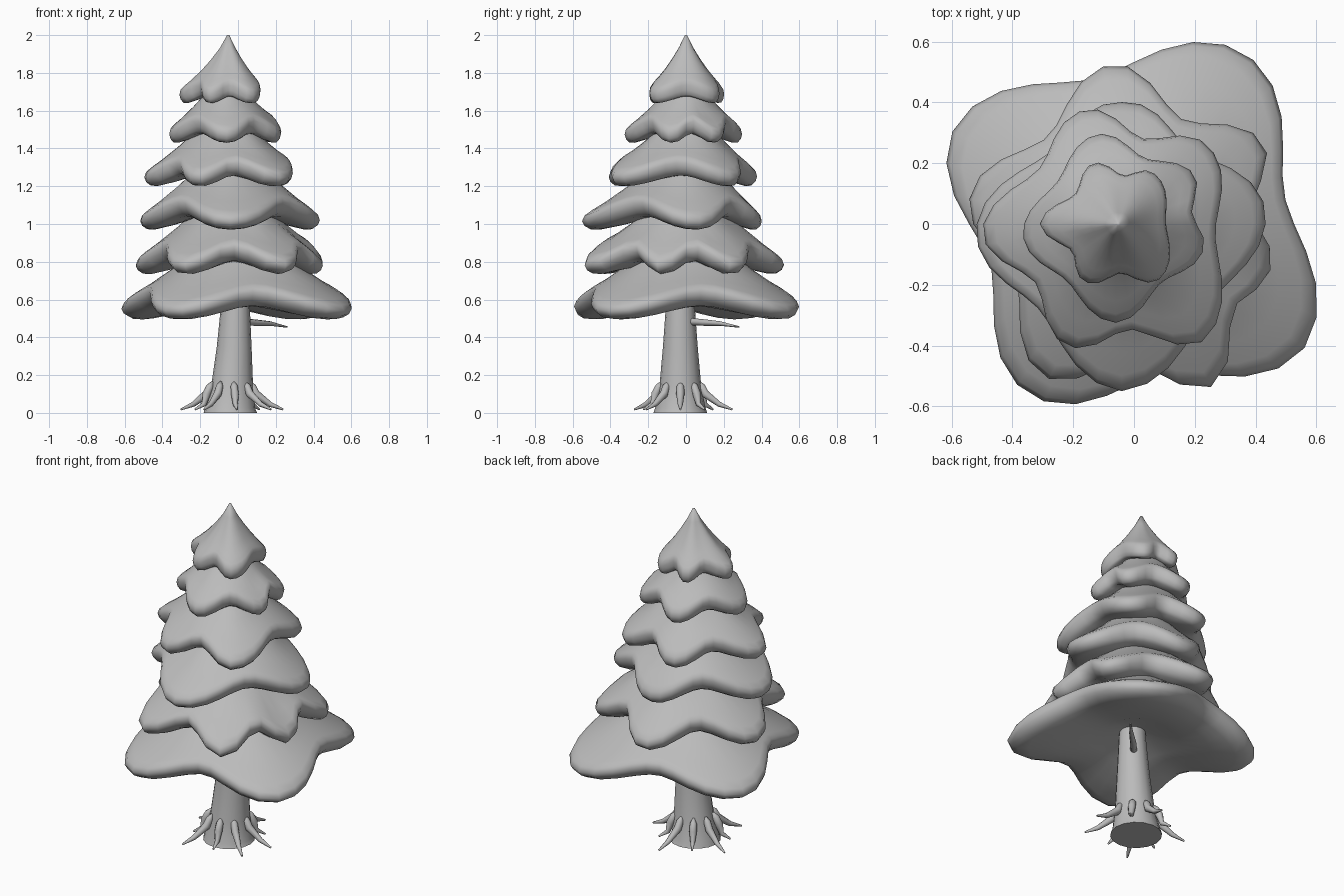
import bpy, bmesh
from math import sin, cos, pi, atan2, hypot, radians
from mathutils import Vector

cube = bpy.data.objects.get("Cube")
if cube:
    bpy.data.objects.remove(cube, do_unlink=True)

GREY = (0.5, 0.5, 0.5, 1)
grey = bpy.data.materials.new("plain grey")
grey.use_nodes = True
grey.diffuse_color = GREY
grey.node_tree.nodes["Principled BSDF"].inputs["Base Color"].default_value = GREY


def loft(name, rings):
    """Skin a stack of equal rings and cap both ends."""
    bm = bmesh.new()
    loops = [[bm.verts.new(p) for p in ring] for ring in rings]
    n = len(loops[0])
    for a, b in zip(loops, loops[1:]):
        for i in range(n):
            j = (i + 1) % n
            bm.faces.new((a[i], a[j], b[j], b[i]))
    bm.faces.new(loops[0][::-1])
    bm.faces.new(loops[-1])
    bmesh.ops.recalc_face_normals(bm, faces=bm.faces)
    mesh = bpy.data.meshes.new(name)
    bm.to_mesh(mesh)
    bm.free()
    mesh.materials.append(grey)
    obj = bpy.data.objects.new(name, mesh)
    bpy.context.collection.objects.link(obj)
    bpy.ops.object.select_all(action='DESELECT')
    obj.select_set(True)
    bpy.context.view_layer.objects.active = obj
    bpy.ops.object.shade_smooth_by_angle(angle=radians(75))


def tube(name, path, sides):
    """Round tapered limb through (point, radius) pairs."""
    rings = []
    for k, (p, r) in enumerate(path):
        a = Vector(path[max(k - 1, 0)][0])
        b = Vector(path[min(k + 1, len(path) - 1)][0])
        turn = Vector((0, 0, 1)).rotation_difference(b - a)
        rings.append([Vector(p) + turn @ Vector((r * cos(2 * pi * i / sides),
                                                 r * sin(2 * pi * i / sides), 0))
                      for i in range(sides)])
    loft(name, rings)


# Cross-section of a foliage skirt: (share of radius, share of height, rim drop)
SKIRT = [(0.03, 1, 0), (0.2, 0.77, 0), (0.4, 0.55, 0), (0.6, 0.35, 0),
         (0.8, 0.17, 0), (0.92, 0.07, 0), (0.98, 0.02, 0.005), (1, 0, 0.025),
         (0.98, 0, 0.05), (0.93, 0, 0.068), (0.85, 0, 0.07), (0.65, 0.03, 0.06),
         (0.4, 0.09, 0.05), (0.12, 0.19, 0.03)]


def skirt(name, centre, low, top, tips, valley, sag, segments=40):
    """Lobed foliage tier whose lobes reach out and droop at the given tips."""
    polar = sorted((atan2(y, x - centre) % (2 * pi), hypot(x - centre, y))
                   for x, y in tips)
    first, last = polar[0], polar[-1]
    polar = [(last[0] - 2 * pi, last[1])] + polar + [(first[0] + 2 * pi, first[1])]
    outline = []
    for i in range(segments):
        a = 2 * pi * i / segments
        for (a0, r0), (a1, r1) in zip(polar, polar[1:]):
            if a0 <= a < a1:
                t = (a - a0) / (a1 - a0)
                dip = (1 - cos(2 * pi * t)) / 2
                depth = valley * min(1, (a1 - a0) / 1.1)
                radius = (r0 + (r1 - r0) * t) * (1 - depth * dip)
                outline.append((a, radius, dip))
                break
    mean = sum(r for a, r, dip in outline) / segments
    rim = low + 0.07
    rings = []
    for share, height, drop in SKIRT:
        # The lobes fade into a round cone towards the tip
        ring = []
        for a, r, dip in outline:
            d = share * (mean + (r - mean) * share ** 0.7)
            ring.append((centre + cos(a) * d, sin(a) * d,
                         rim + (top - rim) * height - drop + sag * dip * share ** 2))
        rings.append(ring)
    loft(name, rings)


skirt("foliage_tier_1", 0, 0.495, 1.08,
      [(-0.595, 0.31), (0.365, 0.56), (0.56, -0.41), (-0.345, -0.56)], 0.26, 0.1)
skirt("foliage_tier_2", -0.02, 0.735, 1.3,
      [(-0.07, 0.525), (-0.54, 0.09), (-0.3, -0.5), (0.27, -0.53),
       (0.45, -0.14), (0.43, 0.26)], 0.26, 0.1)
skirt("foliage_tier_3", -0.04, 0.97, 1.5,
      [(-0.03, 0.4), (-0.52, -0.02), (-0.04, -0.55), (0.43, 0.06)], 0.24, 0.1)
skirt("foliage_tier_4", -0.06, 1.2, 1.68,
      [(-0.16, 0.375), (-0.5, -0.03), (-0.22, -0.4), (0.23, -0.385),
       (0.24, 0.26)], 0.25, 0.08)
skirt("foliage_tier_5", -0.06, 1.43, 1.84,
      [(-0.12, 0.295), (-0.365, -0.04), (-0.06, -0.325), (0.23, -0.08),
       (0.2, 0.16)], 0.22, 0.07)
skirt("foliage_tier_6", -0.052, 1.64, 2.0,
      [(-0.13, 0.2), (-0.31, 0), (-0.16, -0.19), (0.08, -0.185),
       (0.06, 0.17)], 0.27, 0.05)

# Trunk, flared at the ground and hidden in the foliage above
TRUNK_X, TRUNK_Y = -0.04, -0.03
tube("trunk", [((TRUNK_X, TRUNK_Y, 0), 0.142), ((TRUNK_X, TRUNK_Y, 0.03), 0.132),
               ((-0.03, TRUNK_Y, 0.15), 0.11), ((-0.02, TRUNK_Y, 0.35), 0.092),
               ((-0.013, TRUNK_Y, 0.6), 0.074), ((-0.03, -0.01, 1.2), 0.04)], 16)

# Small bare twig under the lowest tier
tube("twig", [((0, 0, 0.485), 0.02), ((0.09, 0.1, 0.478), 0.017),
              ((0.17, 0.18, 0.473), 0.012), ((0.26, 0.28, 0.455), 0.004)], 8)

# Ring of claw-like roots, alternating long and short
ROOTS = 9
for i in range(ROOTS):
    a = 2 * pi * i / ROOTS
    reach = 0.28 if i % 2 == 0 else 0.2

    def spot(r, z):
        return (TRUNK_X + r * cos(a), TRUNK_Y + r * sin(a), z)

    tube(f"root_{i + 1}", [(spot(0.1, 0.165), 0.006), (spot(0.115, 0.14), 0.02),
                           (spot(0.135, 0.1), 0.022),
                           (spot(reach * 0.75, 0.045), 0.014),
                           (spot(reach, 0.018), 0.005)], 8)
